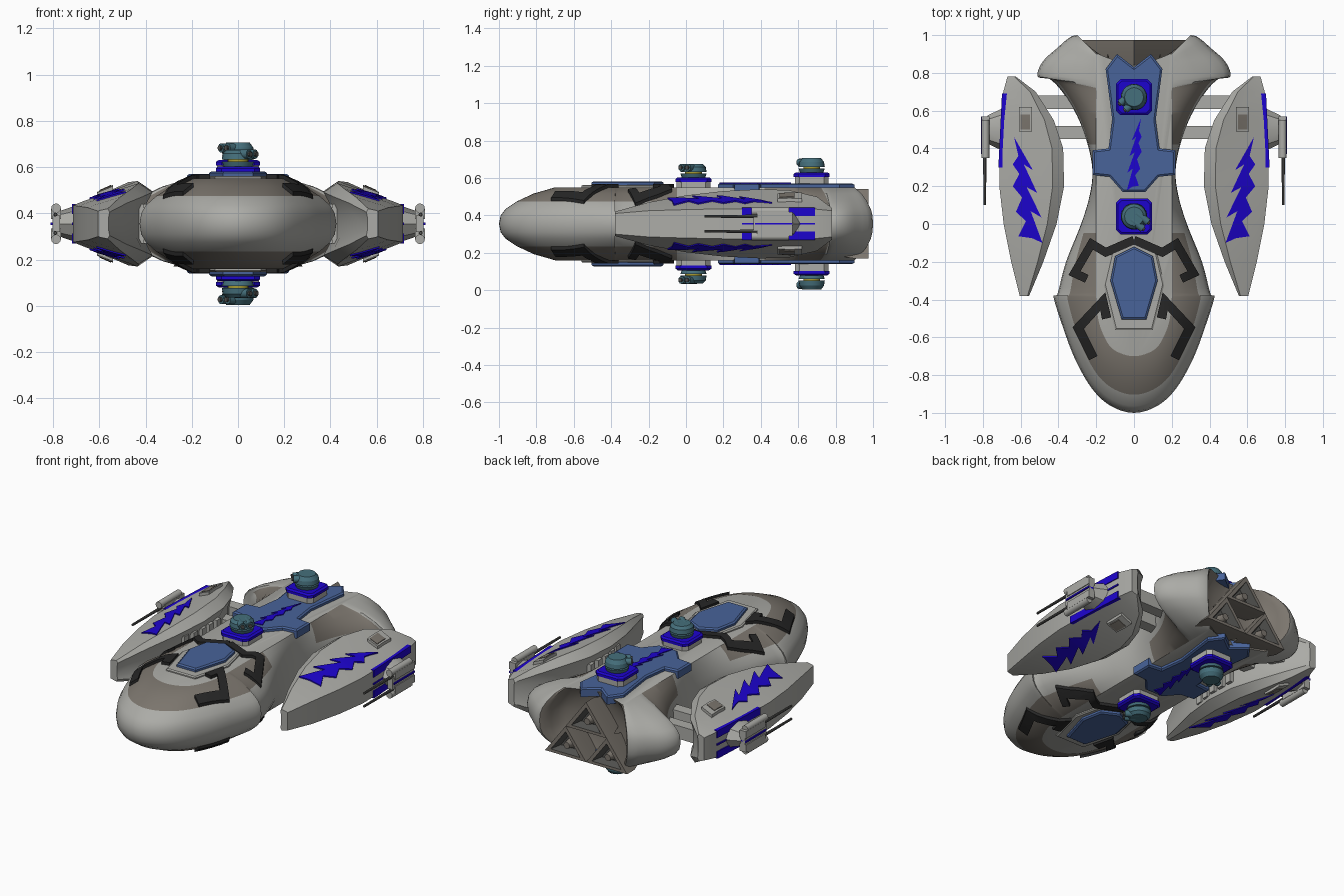
import bpy, bmesh, math
from mathutils import Vector, Matrix
from mathutils.bvhtree import BVHTree

if "Cube" in bpy.data.objects:
    bpy.data.objects.remove(bpy.data.objects["Cube"])

MID = 0.355  # the ship is mirrored above and below this height


def material(name, rgb):
    m = bpy.data.materials.new(name)
    m.diffuse_color = (*rgb, 1)
    m.use_nodes = True
    m.node_tree.nodes["Principled BSDF"].inputs["Base Color"].default_value = m.diffuse_color
    return m


GREY = material("light grey", (0.41, 0.41, 0.385))
TAUPE = material("taupe", (0.20, 0.18, 0.155))
BLUE = material("steel blue", (0.065, 0.125, 0.32))
BRIGHT = material("bright blue", (0.012, 0.001, 0.62))
BLACK = material("black", (0.02, 0.02, 0.02))
TEAL = material("teal", (0.06, 0.16, 0.2))
DARK = material("dark grey", (0.09, 0.09, 0.085))
YELLOW = material("yellow", (0.4, 0.33, 0.03))


def finish(bm, name, mats, mirror="xz", smooth=True, recalc=True):
    if recalc:
        bmesh.ops.recalc_face_normals(bm, faces=bm.faces)
    me = bpy.data.meshes.new(name)
    bm.to_mesh(me)
    bm.free()
    ob = bpy.data.objects.new(name, me)
    bpy.context.collection.objects.link(ob)
    for m in mats:
        me.materials.append(m)
    ob.location.z = MID
    if mirror:
        mod = ob.modifiers.new("Mirror", "MIRROR")
        mod.use_axis = ("x" in mirror, False, "z" in mirror)
        mod.merge_threshold = 0.0005
    if smooth:
        bpy.ops.object.select_all(action="DESELECT")
        ob.select_set(True)
        bpy.context.view_layer.objects.active = ob
        bpy.ops.object.shade_smooth_by_angle(angle=math.radians(32))
    return ob


def box(bm, x, y, z, mi=0):
    m = Matrix.Translation(((x[0]+x[1])/2, (y[0]+y[1])/2, (z[0]+z[1])/2)) @ \
        Matrix.Diagonal((x[1]-x[0], y[1]-y[0], z[1]-z[0], 1))
    for v in bmesh.ops.create_cube(bm, size=1, matrix=m)["verts"]:
        for f in v.link_faces:
            f.material_index = mi


def cyl(bm, a, b, r0, r1, seg=16, mi=0):
    a, b = Vector(a), Vector(b)
    d = b - a
    m = Matrix.Translation((a+b)/2) @ d.to_track_quat("Z", "Y").to_matrix().to_4x4()
    r = bmesh.ops.create_cone(bm, cap_ends=True, segments=seg, radius1=r0, radius2=r1, depth=d.length, matrix=m)
    for v in r["verts"]:
        for f in v.link_faces:
            f.material_index = mi


def prism(name, pts, z0, z1, mat, mirror="z", inset=0.0):
    """Flat plate with optional bevelled rim."""
    bm = bmesh.new()
    f = bm.faces.new([bm.verts.new((x, y, z0)) for x, y in pts])
    f.normal_update()
    top = bmesh.ops.extrude_face_region(bm, geom=[f])["geom"]
    face = [g for g in top if isinstance(g, bmesh.types.BMFace)][0]
    for v in face.verts:
        v.co.z = z1
    if inset:
        bmesh.ops.inset_region(bm, faces=[face], thickness=inset, use_even_offset=True)
        for v in face.verts:
            v.co.z += inset * 0.7
    return finish(bm, name, [mat], mirror, False)


def draped(name, pts, bvh, t, mat):
    """Thin plate that follows the surface below it."""
    bm = bmesh.new()
    bm.faces.new([bm.verts.new((x, y, 0)) for x, y in pts]).normal_update()
    bmesh.ops.triangulate(bm, faces=bm.faces)
    for axis in (0, 1):
        for i in range(-20, 21):
            co, no = Vector((0, 0, 0)), Vector((0, 0, 0))
            co[axis], no[axis] = i * 0.05 + 0.0013, 1
            bmesh.ops.bisect_plane(bm, geom=bm.verts[:]+bm.edges[:]+bm.faces[:], plane_co=co, plane_no=no)
    z = 0.15
    for v in bm.verts:
        hit = bvh.ray_cast(Vector((max(v.co.x, 0.002), v.co.y, 1)), Vector((0, 0, -1)))[0]
        z = hit.z if hit else z
        v.co.z = z + t
    for f in bm.faces:
        f.normal_update()
        if f.normal.z < 0:
            f.normal_flip()
    rim = [e for e in bm.edges if e.is_boundary]
    for v in bmesh.ops.extrude_edge_only(bm, edges=rim)["geom"]:
        if isinstance(v, bmesh.types.BMVert):
            v.co.z -= t + 0.012
    finish(bm, name, [mat], "xz", True, recalc=False)


def ribbon(pts, w):
    """Outline of a mitred strip along a path."""
    p = [Vector(q) for q in pts]
    left, right = [], []
    for i, q in enumerate(p):
        d0 = (q - p[i-1]).normalized() if i else (p[1] - q).normalized()
        d1 = (p[i+1] - q).normalized() if i < len(p)-1 else d0
        n0, n1 = Vector((-d0.y, d0.x)), Vector((-d1.y, d1.x))
        n = (n0 + n1).normalized()
        n *= w / 2 / max(n.dot(n0), 0.5)
        left.append(tuple(q + n))
        right.append(tuple(q - n))
    return left + right[::-1]


def spline(pts, k=4):
    flip = lambda q: Vector((-q[0], q[1]))
    p = [flip(pts[1])] + [Vector(q) for q in pts] + [flip(pts[-2])]
    out = []
    for i in range(1, len(p)-2):
        a, b, c, d = p[i-1:i+3]
        for s in range(k):
            t = s / k
            out.append(0.5*(2*b + (c-a)*t + (2*a-5*b+4*c-d)*t*t + (3*b-a-3*c+d)*t**3))
    return out + [p[-2]]


# main hull: outlines blended from the widest edge up to the flat deck
edge = spline([(0, -1), (.12, -.965), (.22, -.875), (.31, -.72), (.375, -.55), (.425, -.39), (.405, -.37),
               (.36, -.2), (.28, 0), (.235, .15), (.22, .28), (.245, .42), (.3, .57), (.38, .7), (.45, .77),
               (.51, .78), (.49, .85), (.42, .92), (.3, 1), (.22, .86), (0, .82)])
deck = spline([(0, -.7), (.07, -.685), (.125, -.65), (.165, -.58), (.19, -.5), (.2, -.39), (.2, -.36),
               (.2, -.2), (.2, 0), (.2, .15), (.2, .28), (.2, .42), (.2, .55), (.2, .65), (.2, .71),
               (.21, .75), (.21, .8), (.21, .85), (.2, .9), (.14, .88), (0, .84)])
bm = bmesh.new()
rows = [[bm.verts.new((*(d + (e-d)*t), z)) for e, d in zip(edge, deck)]
        for z, t in ((0, 1), (.045, .97), (.08, .88), (.12, .68), (.162, .38), (.195, 0))]
for r in range(5):
    for i in range(len(edge)-1):
        f = bm.faces.new((rows[r][i], rows[r][i+1], rows[r+1][i+1], rows[r+1][i]))
        y = edge[i].y
        f.material_index = int((r > 2 and y < -.06) or (r > 1 and .4 < y < .77) or i >= 72)
bm.faces.new(rows[5])
bmesh.ops.recalc_face_normals(bm, faces=bm.faces)
hull_bvh = BVHTree.FromBMesh(bm)
finish(bm, "hull", [GREY, TAUPE])

# side wings: cross-sections along y (y, inner x, outer x, inner height, outer height)
bm = bmesh.new()
prev = None
for y, xi, xo, hi, ho in ((-.38, .555, .605, .065, .055), (-.2, .48, .65, .115, .07), (0, .41, .69, .152, .076),
                          (.2, .37, .713, .175, .08), (.4, .375, .71, .185, .08), (.55, .425, .702, .18, .08),
                          (.7, .52, .692, .145, .078), (.78, .625, .67, .085, .07)):
    k = (xo - xi) / .34
    half = [(xi + .035*k, hi*.4), (xi, hi*.78), (xi + .06*k, hi), (xo - .05*k, ho + .02*k), (xo, ho)]
    ring = [bm.verts.new((x, y, z)) for x, z in half + [(x, -z) for x, z in half[::-1]]]
    if prev:
        for i in range(10):
            bm.faces.new((prev[i], prev[(i+1) % 10], ring[(i+1) % 10], ring[i]))
    else:
        bm.faces.new(ring)
    prev = ring
bm.faces.new(prev)
bmesh.ops.recalc_face_normals(bm, faces=bm.faces)
wing_bvh = BVHTree.FromBMesh(bm)
finish(bm, "side_wing", [GREY], "x")

# wing struts and inner ribs
bm = bmesh.new()
for y in (.485, .645):
    box(bm, (.15, .54), (y-.035, y+.035), (-.04, .04))
for i in range(5):
    y = .08 + i*.07
    box(bm, (.382 + .2*max(0, .2-y), .44), (y-.02, y+.02), (-.085, .085))
finish(bm, "wing_struts", [GREY], "x", False)

# lightning stripes and hatches on the wings
bolt = [(.635, .46), (.535, .285), (.583, .315), (.513, .165), (.568, .195), (.49, .035), (.547, .068),
        (.485, -.1), (.54, -.075), (.612, -.065), (.572, .015), (.625, .065), (.592, .14), (.642, .2),
        (.607, .265), (.642, .315), (.612, .36)]
draped("wing_lightning", bolt, wing_bvh, .007, BRIGHT)
draped("wing_hatch", [(.54, .49), (.61, .49), (.61, .62), (.54, .62)], wing_bvh, .018, GREY)
draped("wing_hatch_panel", [(.55, .5), (.6, .5), (.6, .58), (.55, .58)], wing_bvh, .022, TAUPE)

# blue bands along the wing's outer edge
bm = bmesh.new()
strip = [(.69, .3), (.718, .3), (.699, .69), (.672, .69)]
for z0, z1 in ((.042, .086), (-.005, .005), (-.086, -.042)):
    lo = [bm.verts.new((x, y, z0)) for x, y in strip]
    hi = [bm.verts.new((x, y, z1)) for x, y in strip]
    bm.faces.new(lo)
    bm.faces.new(hi)
    for i in range(4):
        bm.faces.new((lo[i], lo[(i+1) % 4], hi[(i+1) % 4], hi[i]))
finish(bm, "wing_bands", [BRIGHT], "x", False)

# side guns
bm = bmesh.new()
cyl(bm, (.69, .5, 0), (.775, .5, 0), .115, .075, 8)
bmesh.ops.scale(bm, vec=(1, 1, .72), verts=bm.verts)
box(bm, (.77, .803), (.36, .57), (-.035, .035))
for s in (-1, 1):
    box(bm, (.765, .808), (.38, .57), (.042*s - .022, .042*s + .022))
    cyl(bm, (.787, .35, .067*s), (.787, .55, .067*s), .021, .021, 12)
    cyl(bm, (.79, .1, .04*s), (.79, .4, .04*s), .007, .009, 8, 1)
box(bm, (.775, .81), (.37, .57), (-.005, .005), 2)
finish(bm, "side_guns", [GREY, DARK, BRIGHT], "x")

# deck plates
sym = lambda h: h + [(-x, y) for x, y in h[::-1] if x > 0]
prism("front_frame", sym([(0, -.09), (.12, -.15), (.16, -.32), (.1, -.56)]), .18, .202, GREY, inset=.008)
prism("front_panel", sym([(0, -.12), (.1, -.17), (.125, -.3), (.065, -.505)]), .19, .22, BLUE, inset=.01)
prism("rear_panel", sym([(0, .83), (.09, .9), (.15, .82), (.115, .55), (.135, .4), (.22, .39), (.22, .26),
                         (.13, .25), (.06, .17)]), .165, .209, BLUE, inset=.01)
prism("deck_lightning", [((x-.56)*.5, (y-.18)*.68 + .37) for x, y in bolt], .21, .221, BRIGHT)

# black brackets
draped("rear_bracket", ribbon([(.0, -.085), (.15, -.15), (.225, -.105), (.315, -.26), (.25, -.29)], .045),
       hull_bvh, .018, BLACK)
draped("front_bracket", ribbon([(.145, -.50), (.165, -.41), (.295, -.55), (.215, -.71)], .05),
       hull_bvh, .018, BLACK)

# turrets, above and below
for tag, yc, z0, ang in (("front", .04, .235, -38), ("rear", .672, .262, -140)):
    def octo(r, c=.025):
        return [(x, yc + y) for x, y in ((r-c, -r), (r, c-r), (r, r-c), (r-c, r), (c-r, r), (-r, r-c), (-r, c-r), (c-r, -r))]
    prism(tag + "_turret_base", octo(.09), .17, z0 - .01, GREY)
    prism(tag + "_turret_collar", octo(.096), z0 - .011, z0 + .005, BRIGHT, inset=.012)
    bm = bmesh.new()
    c = lambda z: (0, yc, z0 + z)
    cyl(bm, c(.005), c(.034), .06, .07, 20)
    cyl(bm, c(.034), c(.042), .045, .045, 20, 2)
    cyl(bm, c(.042), c(.068), .07, .066, 20)
    cyl(bm, c(.068), c(.09 if tag == "rear" else .084), .066, .05, 20)
    d = Vector((math.cos(math.radians(ang)), math.sin(math.radians(ang)), 0))
    side = Vector((-d.y, d.x, 0))
    for s in (-.022, .022):
        p = Vector(c(.066)) + side*s
        cyl(bm, p, p + d*.078, .02, .02, 12)
        cyl(bm, p + d*.05, p + d*.088, .011, .011, 10, 1)
    finish(bm, tag + "_turret", [TEAL, DARK, YELLOW], "z")

# three triangular engines, flaring out of the recess at the back
bm = bmesh.new()
for cx, base in ((0, 0), (-.14, -.185), (.14, -.185)):
    tri = [(cx-.14, base), (cx+.14, base), (cx, base+.185)]
    mid = Vector((cx, 0, base + .0617))
    loops = []
    for y, s in ((.72, .6), (.9, 1), (.975, 1), (.975, .72), (.92, .5)):
        loops.append([bm.verts.new((mid.x + (x-mid.x)*s, y, mid.z + (z-mid.z)*s)) for x, z in tri])
    for j in range(4):
        for i in range(3):
            f = bm.faces.new((loops[j][i], loops[j][(i+1) % 3], loops[j+1][(i+1) % 3], loops[j+1][i]))
            f.material_index = int(j == 3)
    bm.faces.new(loops[0])
    bm.faces.new(loops[4]).material_index = 1
    cyl(bm, (mid.x, .9, mid.z), (mid.x, .965, mid.z), .032, .02, 12)
finish(bm, "engines", [TAUPE, DARK], None)
